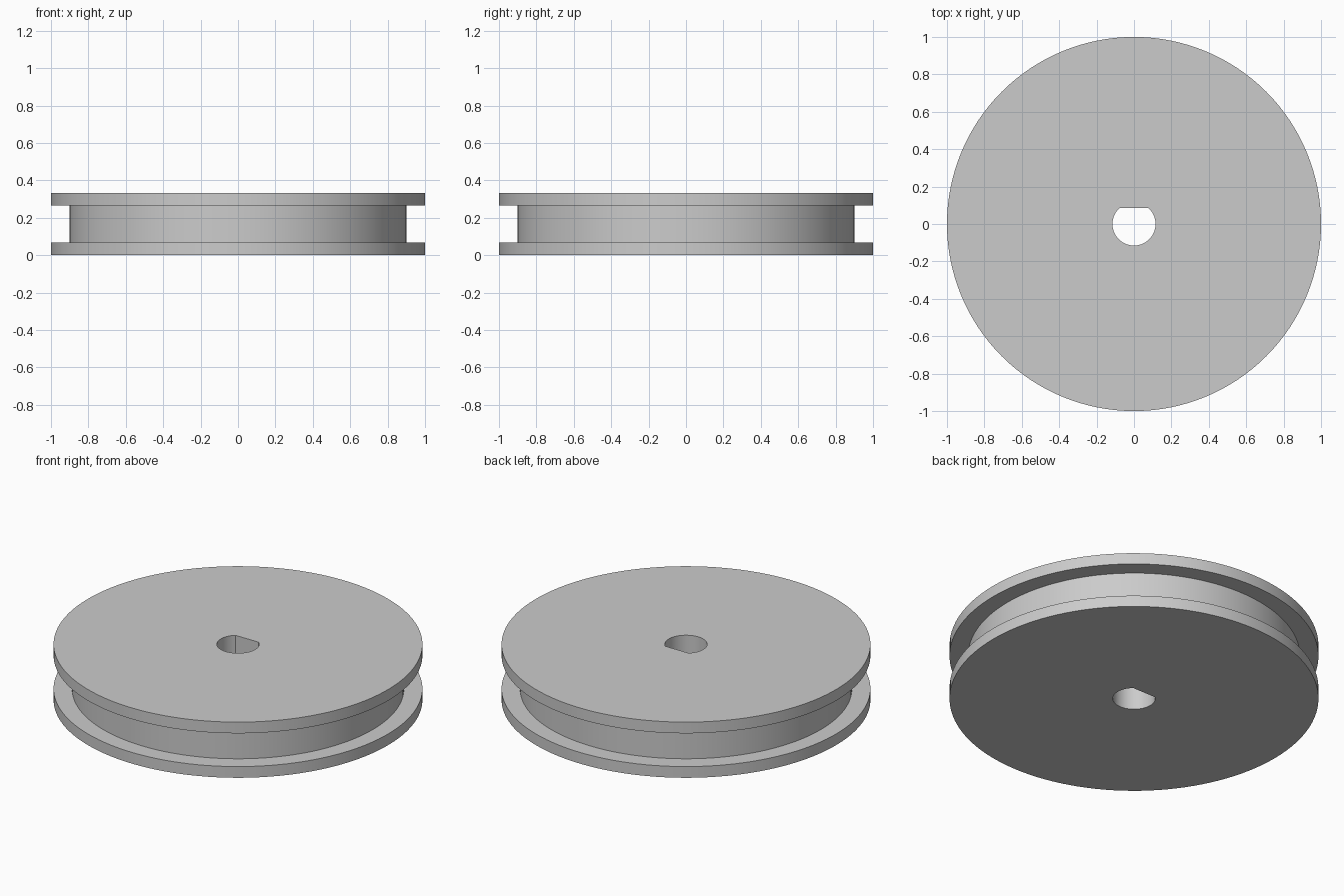
import bpy, bmesh
from math import sin, cos, tau, radians

cube = bpy.data.objects.get("Cube")
if cube:
    bpy.data.objects.remove(cube, do_unlink=True)

SEGMENTS = 128
OUTER, GROOVE, BORE = 1.0, 0.9, 0.115
HEIGHT, FLANGE = 0.333, 0.067
FLAT = BORE * sin(tau * 17 / SEGMENTS)  # shaft flat meets a bore vertex

grey = bpy.data.materials.new("plain grey")
grey.use_nodes = True
colour = (0.6, 0.6, 0.6, 1)
grey.diffuse_color = colour
grey.node_tree.nodes["Principled BSDF"].inputs["Base Color"].default_value = colour


def ring(bm, radius, z, y_limit=OUTER):
    """Circle of vertices, cut flat at y_limit."""
    angles = [tau * i / SEGMENTS for i in range(SEGMENTS)]
    return [bm.verts.new((radius * cos(a), min(radius * sin(a), y_limit), z))
            for a in angles]


# Closed cross-section: two flanges, groove between, D-shaped bore
bm = bmesh.new()
top = HEIGHT - FLANGE
rings = [ring(bm, r, z) for r, z in (
    (OUTER, 0), (OUTER, FLANGE), (GROOVE, FLANGE),
    (GROOVE, top), (OUTER, top), (OUTER, HEIGHT))]
rings += [ring(bm, BORE, z, FLAT) for z in (HEIGHT, 0)]
for a, b in zip(rings, rings[1:] + rings[:1]):
    for i in range(SEGMENTS):
        j = (i + 1) % SEGMENTS
        bm.faces.new((a[i], a[j], b[j], b[i]))
bmesh.ops.recalc_face_normals(bm, faces=bm.faces)

mesh = bpy.data.meshes.new("pulley_wheel")
bm.to_mesh(mesh)
bm.free()
mesh.materials.append(grey)
wheel = bpy.data.objects.new("pulley_wheel", mesh)
bpy.context.collection.objects.link(wheel)

# Smooth round walls, crisp rims
bpy.ops.object.select_all(action="DESELECT")
wheel.select_set(True)
bpy.context.view_layer.objects.active = wheel
bpy.ops.object.shade_smooth_by_angle(angle=radians(30))
